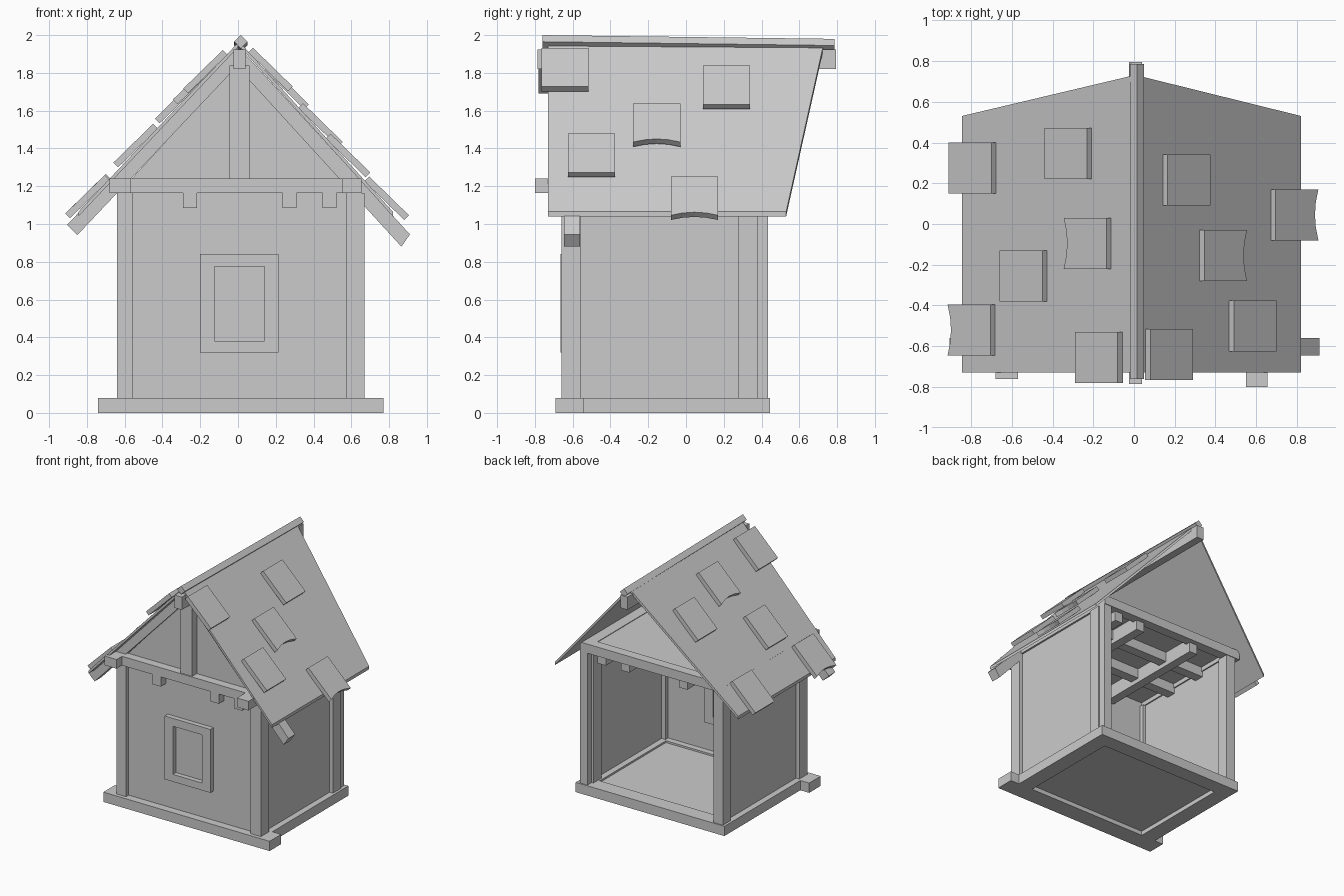
import bpy, bmesh

cube = bpy.data.objects.get("Cube")
if cube:
    bpy.data.objects.remove(cube, do_unlink=True)

GREY = (0.6, 0.6, 0.6, 1)
mat = bpy.data.materials.new("plain grey")
mat.use_nodes = True
mat.diffuse_color = GREY
mat.node_tree.nodes["Principled BSDF"].inputs["Base Color"].default_value = GREY


def finish(name, bm):
    bmesh.ops.recalc_face_normals(bm, faces=bm.faces)
    me = bpy.data.meshes.new(name)
    bm.to_mesh(me)
    bm.free()
    me.materials.append(mat)
    ob = bpy.data.objects.new(name, me)
    bpy.context.collection.objects.link(ob)
    return ob


def prism(name, pts, y0, y1):
    """Extrude an x-z outline from y0 to y1."""
    bm = bmesh.new()
    a = [bm.verts.new((x, y0, z)) for x, z in pts]
    b = [bm.verts.new((x, y1, z)) for x, z in pts]
    bm.faces.new(a)
    bm.faces.new(b[::-1])
    for i in range(len(pts)):
        j = (i + 1) % len(pts)
        bm.faces.new((a[i], b[i], b[j], a[j]))
    return finish(name, bm)


def box(name, x0, x1, y0, y1, z0, z1):
    return prism(name, [(x0, z0), (x1, z0), (x1, z1), (x0, z1)], y0, y1)


# Sill frame and floor
SILL, PLATE, LOFT = 0.08, 1.165, 1.24
box("front_sill", -0.74, 0.77, -0.69, -0.54, 0, SILL)
box("back_sill", -0.66, 0.69, 0.32, 0.445, 0, SILL)
box("right_sill", -0.66, -0.53, -0.54, 0.32, 0, SILL)
box("left_sill", 0.56, 0.69, -0.54, 0.32, 0, SILL)
box("floor", -0.54, 0.57, -0.55, 0.33, 0.035, 0.065)

# Corner posts
box("front_right_post", -0.64, -0.555, -0.66, -0.555, SILL, PLATE)
box("front_left_post", 0.575, 0.67, -0.66, -0.555, SILL, PLATE)
box("back_right_post", -0.64, -0.555, 0.34, 0.435, SILL, PLATE)
box("back_left_post", 0.575, 0.67, 0.275, 0.38, SILL, PLATE)
box("back_left_jamb", 0.59, 0.66, 0.38, 0.435, SILL, PLATE)

# Wall panels
box("front_wall", -0.56, 0.58, -0.625, -0.59, 0.06, PLATE)
box("right_wall", -0.61, -0.58, -0.56, 0.35, 0.06, PLATE)
box("left_wall", 0.61, 0.64, -0.56, 0.28, 0.06, PLATE)

# Window frame, standing proud on both faces of the wall
WY = (-0.665, -0.55)
box("window_right_jamb", -0.2, -0.125, *WY, 0.32, 0.84)
box("window_left_jamb", 0.14, 0.215, *WY, 0.32, 0.84)
box("window_bottom_rail", -0.125, 0.14, *WY, 0.32, 0.38)
box("window_top_rail", -0.125, 0.14, *WY, 0.775, 0.84)

# Wall plates, tie beams, joists and loft floor
box("right_plate", -0.68, -0.57, -0.76, 0.44, PLATE, LOFT)
box("left_plate", 0.55, 0.655, -0.8, 0.44, PLATE, LOFT)
box("front_tie_beam", -0.57, 0.55, -0.69, -0.59, PLATE, LOFT)
box("back_tie_beam", -0.57, 0.55, 0.36, 0.44, PLATE, LOFT)
box("loft_floor", -0.57, 0.55, -0.59, 0.36, 1.2, 1.235)
for i, x in enumerate((-0.255, 0.272, 0.485)):
    box(f"joist_{i}", x - 0.037, x + 0.037, -0.69, 0.4, 1.085, PLATE + 0.04)
for i, y in enumerate((-0.25, 0.08)):
    box(f"cross_beam_{i}", -0.58, 0.58, y - 0.04, y + 0.04, 1.12, 1.21)

# Front gable
prism("gable_panel", [(-0.6, 1.2), (0.6, 1.2), (0.01, 1.86)], -0.62, -0.595)
box("king_post", -0.045, 0.06, -0.68, -0.59, LOFT, 1.84)
prism("left_rafter", [(0.015, 1.925), (0.91, 0.945), (0.865, 0.88), (0.015, 1.81)], -0.645, -0.56)
prism("right_rafter", [(0.0, 1.95), (-0.905, 0.995), (-0.85, 0.942), (0.0, 1.84)], -0.645, -0.56)

# Ridge beam and ridge cap
box("ridge_beam", -0.025, 0.04, -0.785, 0.795, 1.82, 1.925)
R = 0.035
cap = prism("ridge_cap", [(0.015, 2.0), (0.015 + R, 1.965), (0.015, 1.93), (0.015 - R, 1.965)], -0.76, 0.785)
for v in cap.data.vertices:
    if v.co.y > 0:
        v.co.z -= 0.02

# Roof slopes, with back edges raked in towards the eaves
RIDGE, EAVE = 1.96, 1.065
SLOPES = {"left": (0.012, 0.82), "right": (0.0, -0.845)}
for side, (top_x, eave_x) in SLOPES.items():
    roof = prism(side + "_roof", [(top_x, RIDGE), (eave_x, EAVE), (eave_x, EAVE - 0.025),
                                  (top_x, RIDGE - 0.025)], -0.73, 0.73)
    for v in roof.data.vertices:
        if v.co.y > 0 and abs(v.co.x) > 0.5:
            v.co.y = 0.53


def shingle(name, side, x, y, warped):
    """Tilted slab whose upper inner edge rests on the roof."""
    top_x, eave_x = SLOPES[side]
    s = 1 if side == "left" else -1
    z = RIDGE - (RIDGE - EAVE) * (x - top_x) / (eave_x - top_x) - 0.005
    run, rise, t = 0.21, 0.205, 0.025
    bm = bmesh.new()
    n = 4 if warped else 1
    rings = []
    for i in range(n + 1):
        u = i / n
        k = 1 - (0.32 * u * (1 - u) if warped else 0)
        yy = y + 0.25 * u
        low_x, low_z = x + s * run * k, z - rise * k
        rings.append([bm.verts.new(p) for p in (
            (x, yy, z), (low_x, yy, low_z),
            (low_x + s * t, yy, low_z + t), (x + s * t, yy, z + t))])
    for a, b in zip(rings, rings[1:]):
        for j in range(4):
            k = (j + 1) % 4
            bm.faces.new((a[j], a[k], b[k], b[j]))
    bm.faces.new(rings[0])
    bm.faces.new(rings[-1][::-1])
    finish(name, bm)


# Loose shingles: upper edge x, front edge y, warped or flat
SHINGLES = {
    "left": [(0.14, 0.09, 0), (0.67, -0.08, 1), (0.32, -0.28, 1), (0.465, -0.625, 0), (0.055, -0.765, 0)],
    "right": [(-0.675, 0.15, 0), (-0.205, 0.22, 0), (-0.11, -0.22, 1), (-0.425, -0.38, 0),
              (-0.68, -0.645, 1), (-0.055, -0.78, 0)],
}
for side, items in SHINGLES.items():
    for i, (x, y, warped) in enumerate(items):
        shingle(f"{side}_shingle_{i}", side, x, y, warped)
